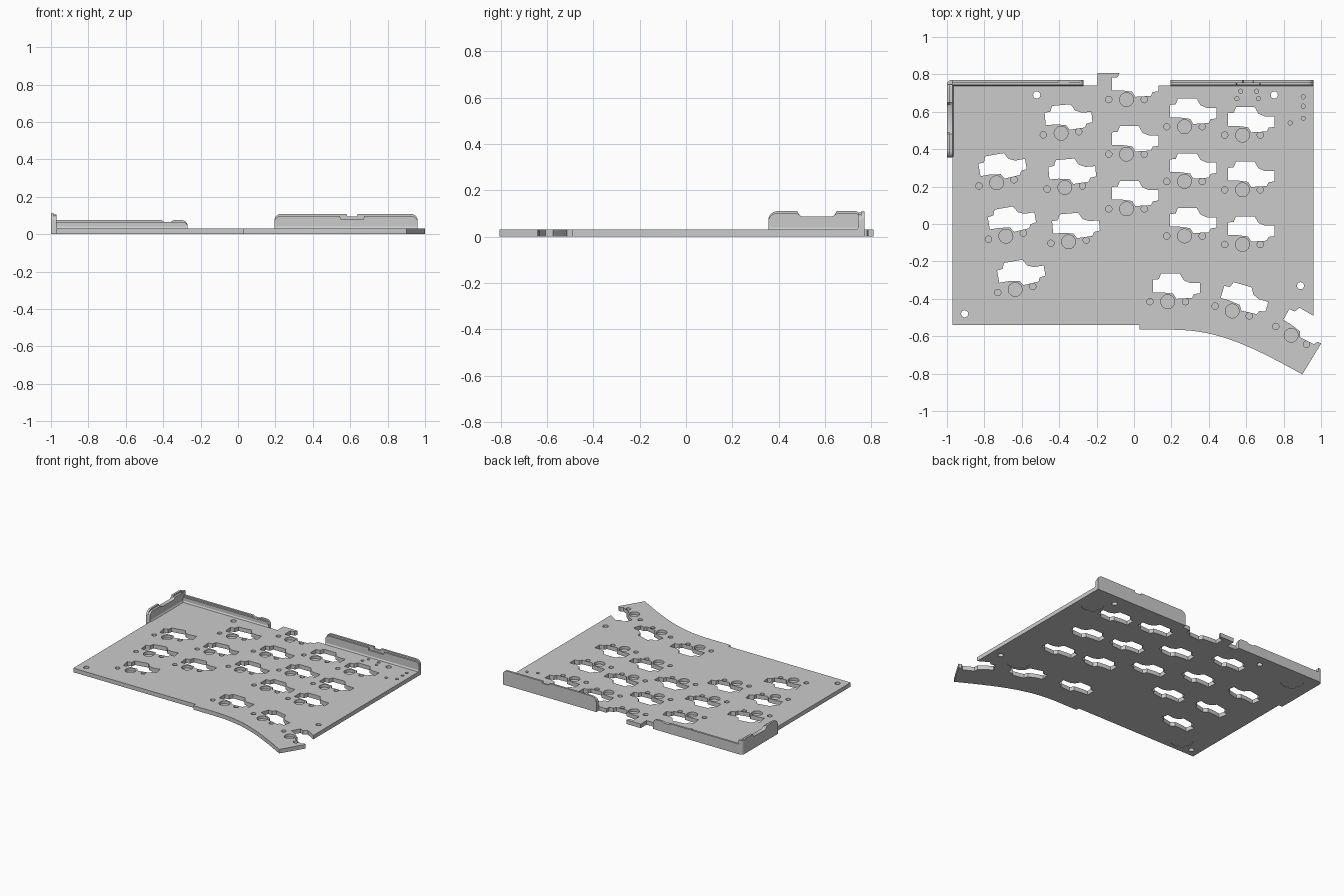
import bpy, bmesh, math
from mathutils import Vector, Matrix, geometry

if "Cube" in bpy.data.objects:
    bpy.data.objects.remove(bpy.data.objects["Cube"])

grey = bpy.data.materials.new("plain_grey")
grey.use_nodes = True
grey.diffuse_color = (0.6, 0.6, 0.6, 1)
grey.node_tree.nodes["Principled BSDF"].inputs["Base Color"].default_value = grey.diffuse_color

T = 0.03  # plate thickness
# How a flat profile (u, v) pushed along w sits in space
FLAT = lambda u, v, w: (u, v, w)
BACK = lambda u, v, w: (u, w, v)
SIDE = lambda u, v, w: (w, u, v)


def prism(bm, pts, lo, hi, place=FLAT):
    """Closed solid: two caps and a ring of side faces."""
    low = [bm.verts.new(place(u, v, lo)) for u, v in pts]
    high = [bm.verts.new(place(u, v, hi)) for u, v in pts]
    faces = [bm.faces.new(low[::-1]), bm.faces.new(high)]
    for i in range(len(pts)):
        faces.append(bm.faces.new((low[i - 1], low[i], high[i], high[i - 1])))
    bmesh.ops.recalc_face_normals(bm, faces=faces)


def make(name, bm):
    mesh = bpy.data.meshes.new(name)
    bm.to_mesh(mesh)
    bm.free()
    mesh.materials.append(grey)
    obj = bpy.data.objects.new(name, mesh)
    bpy.context.collection.objects.link(obj)
    return obj


def carve(obj, bm):
    """Cut the solids in bm out of the object."""
    cutter = make("cutter", bm)
    cutter.hide_render = True
    mod = obj.modifiers.new("openings", "BOOLEAN")
    mod.operation, mod.solver, mod.object = "DIFFERENCE", "EXACT", cutter
    bpy.context.view_layer.update()
    result = obj.evaluated_get(bpy.context.evaluated_depsgraph_get())
    mesh = bpy.data.meshes.new_from_object(result)
    obj.modifiers.clear()
    obj.data = mesh
    bpy.data.objects.remove(cutter)


def circle(x, y, r, n=24):
    return [(x + r * math.cos(math.tau * i / n), y + r * math.sin(math.tau * i / n)) for i in range(n)]


# Plate outline with swept thumb edge and back tab
sweep = geometry.interpolate_bezier(Vector((0.2, -0.565)), Vector((0.45, -0.565)),
                                    Vector((0.62, -0.65)), Vector((0.9, -0.804)), 16)
outline = [(-0.97, 0.75), (-0.97, -0.54), (0.03, -0.54), (0.03, -0.565)]
outline += [tuple(p) for p in sweep]
outline += [(1.0, -0.64), (0.97, -0.58), (0.96, -0.49), (0.96, 0.75), (0.195, 0.75), (0.195, 0.74),
            (-0.07, 0.74), (-0.07, 0.808), (-0.195, 0.808), (-0.195, 0.74), (-0.27, 0.74), (-0.27, 0.75)]
bm = bmesh.new()
prism(bm, outline, 0, T)
plate = make("plate", bm)

# Socket layout: peg centre and tilt in degrees
sockets = [(-0.39, 0.485, 5), (-0.37, 0.195, 5), (-0.35, -0.095, 5),
           (-0.735, 0.22, 10), (-0.685, -0.065, 10), (-0.635, -0.35, 10),
           (0.18, -0.415, 0), (0.525, -0.465, -16), (0.84, -0.595, -30)]
for x, top in ((-0.04, 0.665), (0.27, 0.52), (0.58, 0.475)):
    sockets += [(x, top - 0.292 * row, 0) for row in range(3)]
opening = [(-.078, .05), (-.078, .117), (-.047, .12), (-.035, .15), (.065, .15), (.085, .115), (.12, .1),
           (.172, .1), (.172, .045), (.14, .04), (.13, .02), (.047, .015), (.03, .042), (-.03, .05)]

through, blind = bmesh.new(), bmesh.new()
for x, y, tilt in sockets:
    turn = Matrix.Rotation(math.radians(tilt), 2)
    spot = lambda p: tuple(turn @ Vector(p) + Vector((x, y)))
    prism(through, [spot(p) for p in opening], -0.05, 0.08)
    for dx, r in ((0, 0.037), (-0.095, 0.017), (0.095, 0.017)):
        prism(blind, circle(*spot((dx, 0)), r), 0.01, 0.08)
# Screw holes
for x, y in ((-0.52, 0.69), (0.75, 0.69), (0.89, -0.33), (-0.905, -0.48)):
    prism(through, circle(x, y, 0.019), -0.05, 0.08)
# Small blind holes
for x, y in ((0.57, 0.71), (0.655, 0.71), (0.55, 0.67), (0.665, 0.67),
             (0.905, 0.68), (0.905, 0.63), (0.905, 0.565), (0.835, 0.54)):
    prism(blind, circle(x, y, 0.011, 16), 0.01, 0.08)
# Shallow foot recesses underneath
for x, y in ((0.85, 0.58), (-0.84, 0.65), (-0.78, -0.43), (0.73, -0.33)):
    prism(blind, circle(x, y, 0.078, 32), -0.05, 0.003)
carve(plate, through)
carve(plate, blind)


def rim(u0, u1, top, r0, r1, notch=()):
    """Wall profile with rounded upper corners and an optional notch."""
    pts = [(u0, 0)]
    for u, r, start in ((u0 + r0, r0, 180), (u1 - r1, r1, 90)):
        for i in range(7 if r else 1):
            a = math.radians(start - 15 * i)
            pts.append((u + r * math.cos(a), top - r + r * math.sin(a)))
        if start == 180:
            pts += notch
    return pts + [(u1, 0)]


def wall(name, layers, place, foot):
    bm = bmesh.new()
    for pts, lo, hi in layers:
        prism(bm, pts, lo, hi, place)
    u0, u1, w, d = foot
    # Fillet where the wall meets the plate
    lift = (lambda u, v, t: place(t, v, u))
    prism(bm, [(w, T - 0.005), (w + d, T - 0.005), (w, T + 0.012)], u0, u1, lift)
    return make(name, bm)


dip = [(-0.41, 0.075), (-0.395, 0.066), (-0.36, 0.066), (-0.345, 0.075)]
wall("back_right_wall",
     [(rim(-0.975, -0.27, 0.075, 0, 0.03, dip), 0.755, 0.77),
      (rim(-0.975, -0.27, 0.065, 0, 0.022), 0.743, 0.755)],
     BACK, (-0.97, -0.27, 0.744, -0.01))
gap = [(0.58, 0.108), (0.585, 0.094), (0.635, 0.094), (0.64, 0.108)]
wide = [(0.545, 0.096), (0.55, 0.078), (0.67, 0.078), (0.675, 0.096)]
wall("back_left_wall",
     [(rim(0.195, 0.96, 0.108, 0.035, 0.035, gap), 0.755, 0.77),
      (rim(0.195, 0.96, 0.096, 0.03, 0.03, wide), 0.743, 0.755)],
     BACK, (0.195, 0.96, 0.744, -0.01))
saddle = [(0.48, 0.11), (0.49, 0.092), (0.5, 0.087), (0.63, 0.087), (0.64, 0.092), (0.65, 0.11)]
wall("side_wall",
     [(rim(0.355, 0.745, 0.11, 0.04, 0.012, saddle), -1.0, -0.985),
      (rim(0.355, 0.745, 0.1, 0.035, 0.012, [(u, min(v, 0.1)) for u, v in saddle]), -0.985, -0.97)],
     SIDE, (0.36, 0.74, -0.971, 0.01))

# Rounded corner joining the side and back walls
bm = bmesh.new()
arc = [(-0.975 + 0.025 * math.cos(math.radians(a)), 0.745 + 0.025 * math.sin(math.radians(a)))
       for a in range(90, 181, 15)]
prism(bm, arc + [(-0.97, 0.745), (-0.97, 0.77)], 0, 0.105)
make("wall_corner", bm)

# Smooth round surfaces, keep hard edges
bpy.ops.object.select_all(action="DESELECT")
for obj in bpy.context.collection.objects:
    if obj.type == "MESH" and grey.name in obj.data.materials:
        obj.select_set(True)
        bpy.context.view_layer.objects.active = obj
bpy.ops.object.shade_smooth_by_angle(angle=math.radians(30))
